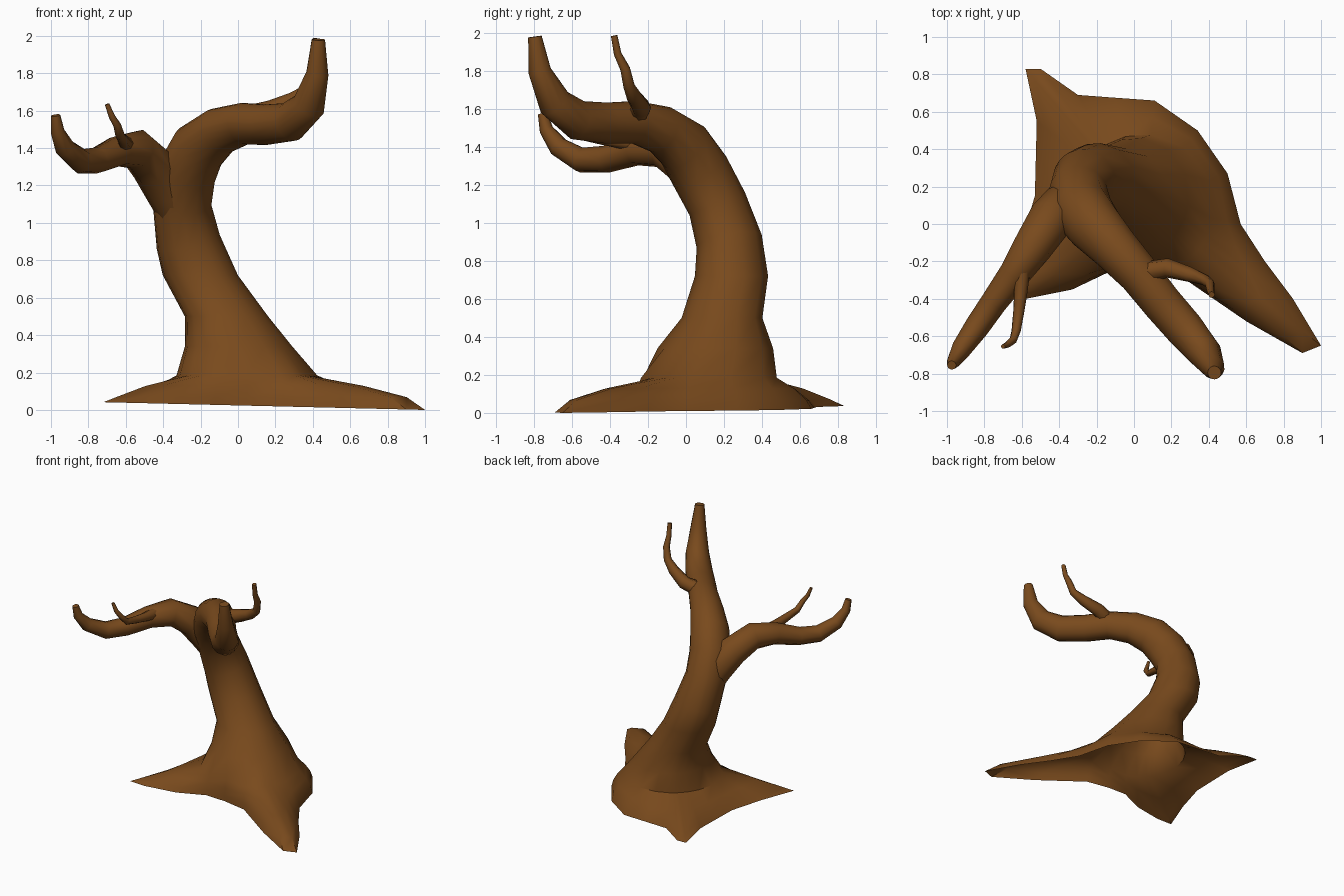
import bpy, bmesh, math
from mathutils import Vector

if "Cube" in bpy.data.objects:
    bpy.data.objects.remove(bpy.data.objects["Cube"])

bark = bpy.data.materials.new("bark")
bark.diffuse_color = (0.19, 0.068, 0.012, 1)
bark.use_nodes = True
bark.node_tree.nodes["Principled BSDF"].inputs["Base Color"].default_value = bark.diffuse_color


def loft(name, rings):
    """Skin a list of equal-length point rings; start stays open, end is capped."""
    bm = bmesh.new()
    rows = [[bm.verts.new(p) for p in ring] for ring in rings]
    n = len(rows[0])
    for a, b in zip(rows, rows[1:]):
        for i in range(n):
            j = (i + 1) % n
            bm.faces.new((a[i], a[j], b[j], b[i]))
    bm.faces.new(rows[-1])
    mesh = bpy.data.meshes.new(name)
    bm.to_mesh(mesh)
    bm.free()
    mesh.materials.append(bark)
    ob = bpy.data.objects.new(name, mesh)
    bpy.context.collection.objects.link(ob)
    bpy.ops.object.select_all(action='DESELECT')
    ob.select_set(True)
    bpy.context.view_layer.objects.active = ob
    bpy.ops.object.shade_smooth_by_angle(angle=math.radians(50))
    return ob


def tube_rings(path, angles):
    """Rings square to a path of (x, y, z, radius)."""
    pts = [Vector(p[:3]) for p in path]
    rings = []
    for k, p in enumerate(pts):
        tangent = pts[min(k + 1, len(pts) - 1)] - pts[max(k - 1, 0)]
        turn = Vector((0, 0, 1)).rotation_difference(tangent)
        rings.append([p + turn @ Vector((math.cos(a), math.sin(a), 0)) * path[k][3]
                      for a in angles])
    return rings


# Footprint of the root flare, counter-clockwise
foot = [(.57, 0), (.5, .27), (.34, .5), (.11, .66), (-.1, .675), (-.3, .69),
        (-.5, .83), (-.58, .83), (-.52, .55), (-.525, .35), (-.53, .15),
        (-.61, -.12), (-.72, -.4), (-.58, -.4), (-.33, -.35), (-.12, -.25),
        (.05, -.25), (.25, -.28), (.6, -.52), (.9, -.69), (1, -.65),
        (.85, -.4), (.7, -.2)]
cx, cy = .05, .1
angles = [math.atan2(y - cy, x - cx) for x, y in foot]

# Root flare rings: ground edge, two root ridges, foot of trunk
flare = [[], [], [], []]
for (x, y), a in zip(foot, angles):
    reach = math.hypot(x - cx, y - cy)
    inner = min(.38, reach * .93)
    ground = .024 - .024 * x
    for ring, t, z in zip(flare, (1, .85, .5, 0), (ground, .068, .128, .185)):
        r = inner + (reach - inner) * t
        ring.append((cx + r * math.cos(a), cy + r * math.sin(a), z))

# Lower trunk: level ellipses (x, y, z, rx, ry)
lower = [[(x + rx * math.cos(a), y + ry * math.sin(a), z) for a in angles]
         for x, y, z, rx, ry in [(.005, .155, .34, .29, .305),
                                 (-.06, .19, .5, .225, .213),
                                 (-.2, .24, .72, .203, .193)]]

# Upper trunk bending over into the main limb
limb = [(-.2, .24, .72, .2), (-.265, .228, .9, .175), (-.298, .165, 1.1, .158),
        (-.275, .075, 1.27, .16), (-.21, -.01, 1.4, .15), (-.1, -.13, 1.49, .128),
        (.03, -.27, 1.53, .112), (.15, -.42, 1.525, .108), (.28, -.57, 1.54, .105),
        (.38, -.69, 1.63, .09), (.425, -.77, 1.8, .06), (.43, -.795, 1.98, .036)]
loft("trunk", flare + lower + tube_rings(limb, angles)[1:])

# Side branch and twigs
eight = [i * math.tau / 8 for i in range(8)]
branches = {
    "left_branch": [(-.33, .14, 1.05, .1), (-.37, .1, 1.17, .125), (-.45, .02, 1.3, .122),
                    (-.54, -.12, 1.395, .108), (-.64, -.27, 1.385, .085),
                    (-.75, -.42, 1.335, .072), (-.84, -.55, 1.33, .068),
                    (-.925, -.67, 1.4, .055), (-.965, -.735, 1.49, .037),
                    (-.975, -.755, 1.575, .025)],
    "right_twig": [(.06, -.26, 1.57, .06), (.18, -.235, 1.605, .052), (.3, -.27, 1.66, .042),
                   (.38, -.3, 1.72, .03), (.405, -.32, 1.81, .026),
                   (.41, -.36, 1.89, .02), (.415, -.378, 1.985, .017)],
    "left_twig": [(-.6, -.25, 1.42, .045), (-.605, -.36, 1.43, .036), (-.615, -.46, 1.445, .03),
                  (-.63, -.57, 1.465, .025), (-.645, -.62, 1.52, .021),
                  (-.675, -.645, 1.57, .017), (-.7, -.655, 1.635, .012)],
}
for name, path in branches.items():
    loft(name, tube_rings(path, eight))
